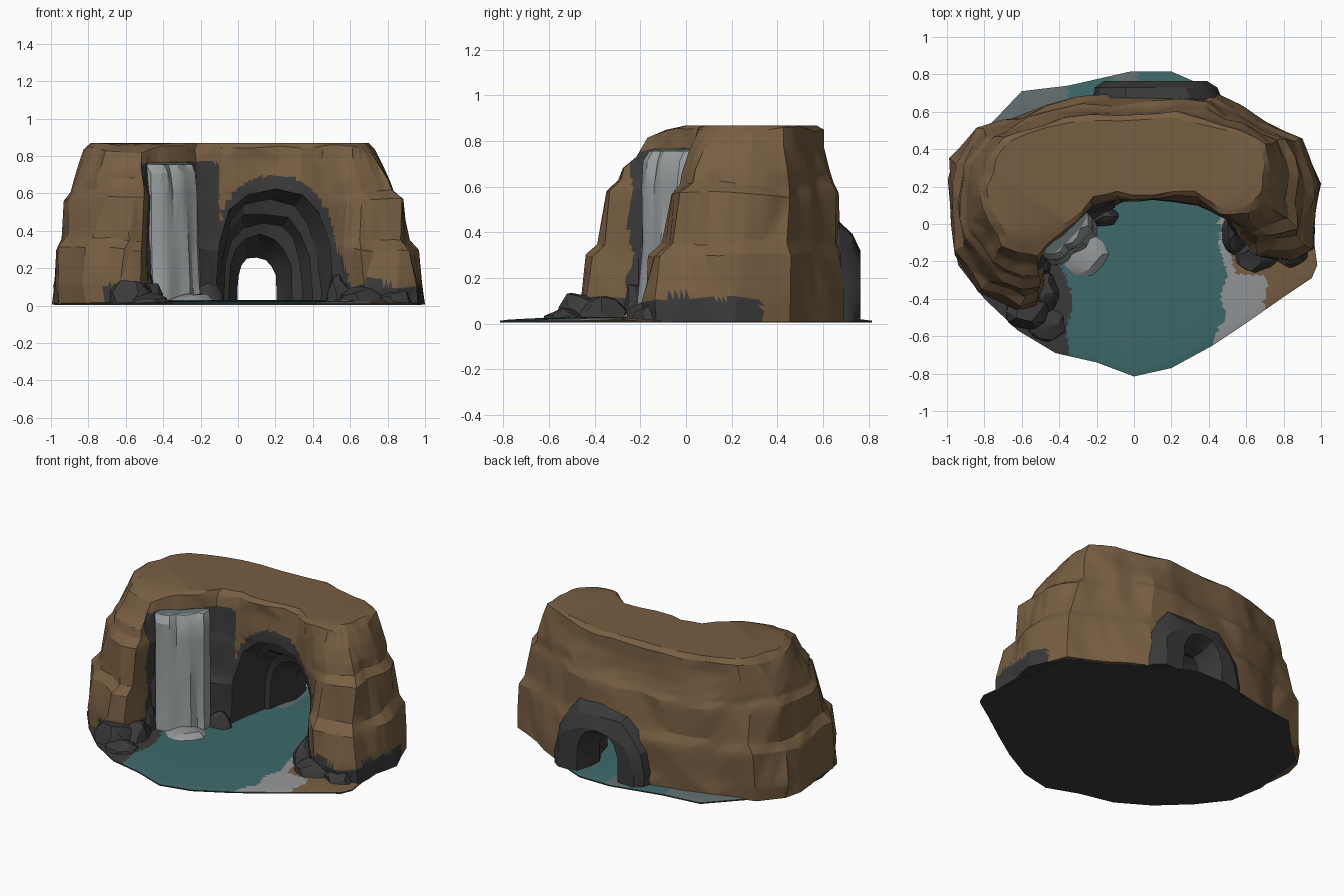
import bpy, bmesh, math, random
from mathutils import Vector, noise

if "Cube" in bpy.data.objects:
    bpy.data.objects.remove(bpy.data.objects["Cube"])

random.seed(4)

# ---- colours ----
COLOURS = [("brown rock", (0.185, 0.112, 0.054)), ("dark wet rock", (0.042, 0.042, 0.043)),
           ("pool teal", (0.048, 0.14, 0.14)), ("falling water grey", (0.31, 0.335, 0.335)),
           ("foam grey", (0.29, 0.30, 0.31)), ("shallow water grey", (0.12, 0.155, 0.155))]
MATS = []
for n, c in COLOURS:
    m = bpy.data.materials.new(n)
    m.diffuse_color = (*c, 1)
    m.use_nodes = True
    m.node_tree.nodes["Principled BSDF"].inputs["Base Color"].default_value = m.diffuse_color
    MATS.append(m)
BROWN, DARK, TEAL, WATER, FOAM, SHALLOW = range(6)


def make_object(name, bm, rule):
    """Finish a bmesh: triangulate, colour faces by rule(centre, normal), link."""
    bmesh.ops.recalc_face_normals(bm, faces=bm.faces)
    bmesh.ops.triangulate(bm, faces=bm.faces)
    for f in bm.faces:
        f.material_index = rule(f.calc_center_median(), f.normal)
    me = bpy.data.meshes.new(name)
    bm.to_mesh(me)
    bm.free()
    for m in MATS:
        me.materials.append(m)
    ob = bpy.data.objects.new(name, me)
    bpy.context.collection.objects.link(ob)
    return ob


def loft(rings):
    """Closed skin through rings of equal length, capped at both ends."""
    bm = bmesh.new()
    vs = [[bm.verts.new(p) for p in r] for r in rings]
    k = len(rings[0])
    for a, b in zip(vs, vs[1:]):
        for i in range(k):
            j = (i + 1) % k
            bm.faces.new((a[i], a[j], b[j], b[i]))
    bm.faces.new(vs[0])
    bm.faces.new(vs[-1])
    return bm


def activate(ob):
    bpy.ops.object.select_all(action='DESELECT')
    ob.select_set(True)
    bpy.context.view_layer.objects.active = ob


def shade(ob, deg=28):
    activate(ob)
    bpy.ops.object.shade_smooth_by_angle(angle=math.radians(deg))


def cut(ob, cutter):
    activate(ob)
    mod = ob.modifiers.new("cut", 'BOOLEAN')
    mod.operation, mod.solver, mod.object = 'DIFFERENCE', 'EXACT', cutter
    bpy.ops.object.modifier_apply(modifier=mod.name)


# ---- rock horseshoe: foot (x, y) and top (x, y) of each column ----
COLS = [(-.62, -.47, -.58, -.16), (-.52, -.43, -.52, -.17), (-.48, -.20, -.46, -.12),
        (-.40, -.12, -.39, -.06), (-.20, .04, -.22, .12), (-.10, .10, -.08, .14),
        (.10, .12, .10, .14), (.35, .10, .35, .14), (.50, .02, .46, .08),
        (.58, -.08, .55, .05), (.68, -.18, .62, .05), (.85, -.18, .67, .08),
        (.96, -.14, .71, .12), (.96, .05, .73, .20), (1.0, .22, .74, .30),
        (.92, .47, .69, .42), (.68, .57, .55, .50), (.45, .70, .35, .56),
        (.10, .72, .10, .58), (-.30, .69, -.25, .57), (-.60, .58, -.50, .54),
        (-.85, .51, -.69, .46), (-.99, .33, -.78, .33), (-1.0, .10, -.81, .15),
        (-.97, -.15, -.79, .0), (-.81, -.36, -.71, -.12)]
# height and lean of each level; close pairs make the ledges
LEVELS = [(.006, 0), (.11, .03), (.30, .10), (.36, .30), (.57, .45), (.615, .62),
          (.67, .68), (.77, .85), (.845, 1.0), (.868, 1.12)]

# double the columns by inserting midpoints
cols = []
for i, a in enumerate(COLS):
    b = COLS[(i + 1) % len(COLS)]
    cols += [a, tuple((p + q) / 2 for p, q in zip(a, b))]

rings = []
for li, (z, f) in enumerate(LEVELS):
    ring = []
    for bx, by, tx, ty in cols:
        p = Vector((bx + (tx - bx) * f, by + (ty - by) * f, z))
        if f > 1:
            p.x, p.y = tx + (-.03 - tx) * .05, ty + (.34 - ty) * .13
        n = noise.noise_vector(Vector((p.x * 4, p.y * 4, z * 5)))
        n2 = noise.noise_vector(Vector((p.x * 9, p.y * 9, z * 4 + 7)))
        p += Vector((n.x + n2.x * .6, n.y + n2.y * .6, 0)) * .035
        if 0 < li < 9:
            p.z += n.z * .04
        if z > .75:
            p.z -= .22 * max(0, -p.y)
        p.x = max(-1, min(1, p.x))
        ring.append(p)
    rings.append(ring)

# cave mouth to back: y, centre x, half width, height
CAVE = [(-.30, .20, .31, .66), (.13, .20, .31, .64), (.25, .17, .27, .56), (.27, .15, .245, .50),
        (.38, .13, .21, .44), (.40, .12, .17, .38), (.52, .11, .14, .32), (.60, .10, .105, .26),
        (.68, .10, .12, .27), (.95, .12, .22, .38)]


def rock_colour(c, n):
    w = noise.noise(Vector((c.x * 9, c.y * 9, c.z * 9))) * .04
    if -.52 < c.x < -.1 and -.25 + w < c.y < .22 and c.z < .765 + w * .5 and n.z < .7:
        return DARK                                   # wall behind the waterfall
    u, v = abs(c.x - .2) / .345, max(c.z, 0) / .69
    if c.y < .22 and u ** 2.6 + v ** 2.6 < 1 + w * 1.5:
        return DARK                                   # rim of the cave
    if c.x > .4 and c.y < .3 and c.z < .36 + w - max(0, c.x - .5) * 2.2 and c.x < .64:
        return DARK                                   # wet slope right of the cave
    if c.z < .115 + w and (c.x > .5 and c.y < .33 or c.y < -.25 and c.x > -.72):
        return DARK                                   # wet foot
    return BROWN


bm = loft(rings)
bmesh.ops.triangulate(bm, faces=[f for f in bm.faces if len(f.verts) == 4])
sides = {e for f in bm.faces if len(f.verts) == 3 for e in f.edges}
bmesh.ops.subdivide_edges(bm, edges=list(sides), cuts=3, use_grid_fill=True)
rock = make_object("rock_body", bm, rock_colour)


# ---- arched sections used by the cave and the tunnel hood ----
def arch(y, cx, hw, h, bottom, wob=.0):
    pts = [Vector((cx + hw, y, bottom))]
    for i in range(9):
        a = math.pi * i / 8
        c, s = math.cos(a), math.sin(a)
        r = 1 + random.uniform(-wob, wob)
        pts.append(Vector((cx + math.copysign(abs(c) ** .75, c) * hw * r, y,
                           .08 + (h - .08) * max(s, 0) ** .85 * r)))
    pts.append(Vector((cx - hw, y, bottom)))
    return pts


cutter = make_object("cave_cutter", loft([arch(*s, -.1, .04) for s in CAVE]), lambda c, n: DARK)
cutter.hide_render = True

# ---- tunnel hood on the back ----
HOOD = [(.50, .12, .35, .48), (.67, .12, .35, .45), (.73, .12, .32, .40), (.765, .12, .27, .32)]
hood = make_object("tunnel_hood", loft([arch(*s, .006, .05) for s in HOOD]), lambda c, n: DARK)

# the hood would block the cave, so both are cut
for ob in (rock, hood):
    cut(ob, cutter)
    shade(ob, 24)
bpy.data.objects.remove(cutter)

# ---- pool base ----
EDGE = [(0, -.815), (.2, -.77), (.42, -.65), (.6, -.53), (.8, -.39), (.95, -.29), (.98, -.22),
        (.95, 0), (.9, .42), (.65, .55), (.42, .72), (.2, .815), (-.02, .815), (-.35, .74),
        (-.6, .71), (-.8, .5), (-.94, .38), (-.98, 0), (-.94, -.22), (-.8, -.4), (-.62, -.57),
        (-.42, -.69), (-.2, -.74)]
outline = []
for i, a in enumerate(EDGE):
    b = EDGE[(i + 1) % len(EDGE)]
    outline += [Vector(a).lerp(Vector(b), t / 8) for t in range(8)]
steps = [(1, .004), (1, .012)] + [(1 - i * .03, .03 - .016 * (1 - i * .03) ** 4) for i in range(1, 30)]


def base_colour(c, n):
    if n.z < .3:
        return DARK
    w = noise.noise(Vector((c.x * 7, c.y * 7, 2))) * .09
    if c.y > .45:
        return SHALLOW if c.x + w < -.3 or -.12 < c.x < .02 else TEAL
    if c.x + w > .70 or (c.x + w > .54 and -.27 < c.y < -.14):
        return BROWN
    if c.x + w > .48 + .2 * min(0, c.y + .45):
        return FOAM
    if c.x + w < -.36:
        return DARK
    return TEAL


base = make_object("pool_base", loft([[Vector((p.x * s, p.y * s, z)) for p in outline]
                                      for s, z in steps]), base_colour)
shade(base)

# ---- waterfall: fluted curtain running between two plan points ----
P0, P1 = Vector((-.465, -.19)), Vector((-.215, .02))
out = Vector((.64, -.77))
FLUTES = [-.01, .025, .04, .025, .04, .045, .025, .025, -.01]
fall = []
for z, push in [(.02, .045), (.12, .03), (.35, .015), (.6, .01), (.71, .0), (.755, -.03)]:
    ring = []
    for i, d in enumerate(FLUTES):
        q = P0.lerp(P1, i / 8) + out * (d + push + random.uniform(-.008, .008))
        ring.append(Vector((q.x, q.y, z)))
    for q in (P1, P0):
        q = q - out * .10
        ring.append(Vector((q.x, q.y, z + (.02 if z > .7 else 0))))
    fall.append(ring)
shade(make_object("waterfall", loft(fall), lambda c, n: SHALLOW if c.z > .757 else WATER))


# ---- loose rocks and foam at the water's edge ----
def boulder(name, x, y, r, sx, sy, h, colour):
    bm = bmesh.new()
    bmesh.ops.create_icosphere(bm, subdivisions=2, radius=1)
    for v in bm.verts:
        k = 1 + .28 * noise.noise(v.co * 1.6 + Vector((x * 9, y * 9, r)))
        v.co = Vector((x + v.co.x * sx * k, y + v.co.y * sy * k, max(.006, v.co.z * h * k)))
    bmesh.ops.dissolve_degenerate(bm, dist=.0005, edges=bm.edges)
    shade(make_object(name, bm, lambda c, n: colour))


boulder("foam_splash", -.27, -.16, 1, .16, .15, .06, FOAM)
ROCKS = [(-.57, -.47, .13, .10, .15), (-.47, -.54, .12, .09, .07), (-.47, -.37, .07, .12, .12),
         (-.49, -.22, .05, .06, .18), (-.16, .04, .08, .06, .12), (.54, -.05, .08, .12, .17),
         (.66, -.17, .12, .09, .11), (.84, -.16, .10, .07, .09)]
for i, (x, y, sx, sy, h) in enumerate(ROCKS):
    boulder(f"wet_boulder_{i + 1}", x, y, i, sx, sy, h, DARK)
